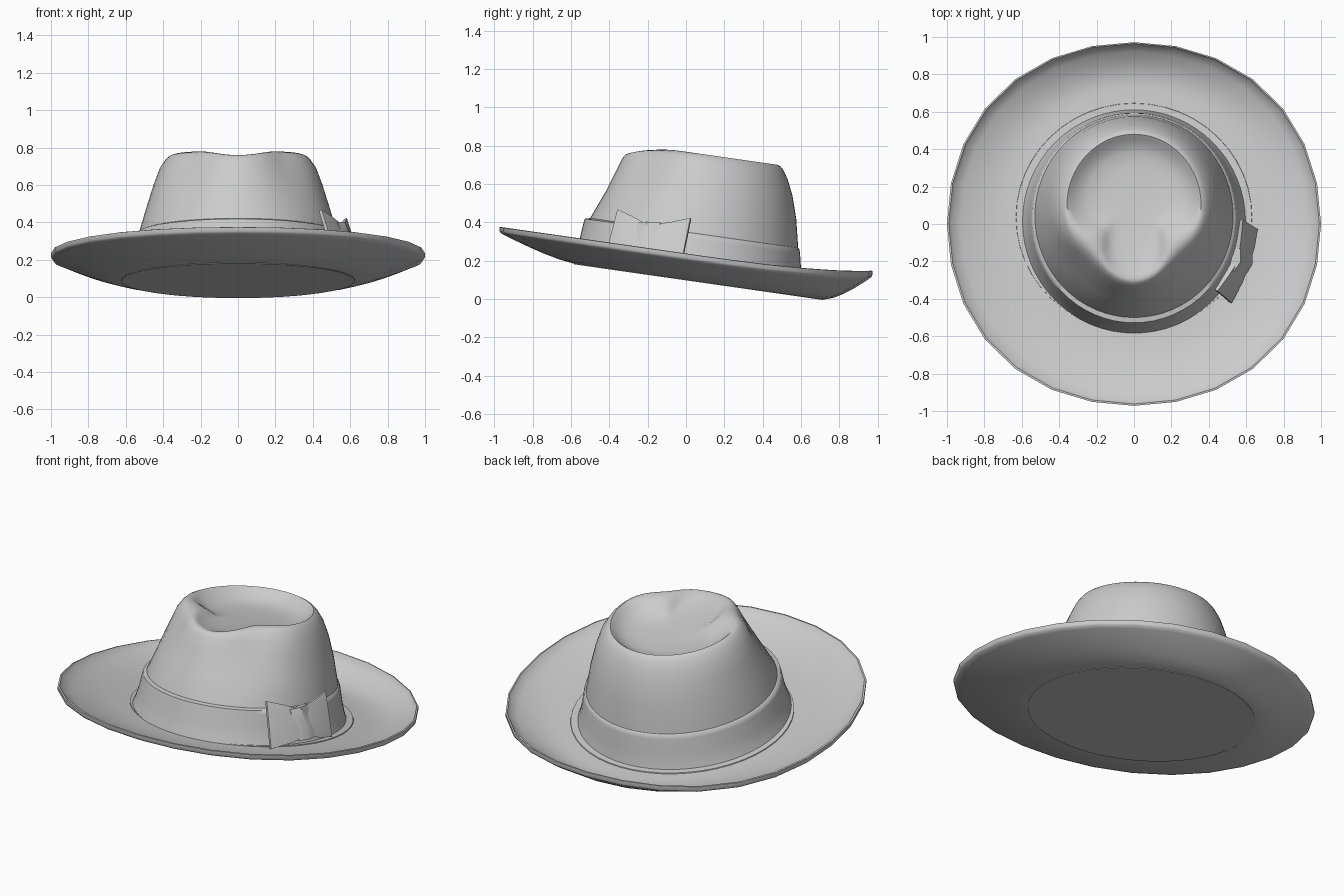
import bpy, bmesh, math
from math import sin, cos, pi, exp
from mathutils import Vector

if "Cube" in bpy.data.objects:
    bpy.data.objects.remove(bpy.data.objects["Cube"])


def base_z(y):
    # tilted plane the whole hat sits on
    return 0.1 - 0.143 * y


def ring(front, back, rx, height, n, pinch=0.0, centre=0.85, dip=0.0):
    """Oval ring, angle 0 at the front; pinch narrows both front flanks."""
    yc, ry = (front + back) / 2, (back - front) / 2
    pts = []
    for i in range(n):
        a = 2 * pi * i / n
        s = min(a, 2 * pi - a)
        k = 1 - pinch * exp(-((s - centre) / 0.4) ** 2)
        y = yc - ry * cos(a) * k
        h = height - dip * exp(-(s / 0.55) ** 2)
        pts.append((rx * sin(a) * k, y, base_z(y) + h))
    return pts


def loft(name, rings, cap_start=False, cap_end=False, angle=40):
    bm = bmesh.new()
    loops = [[bm.verts.new(p) for p in r] for r in rings]
    n = len(loops[0])
    for lo, hi in zip(loops, loops[1:]):
        for i in range(n):
            j = (i + 1) % n
            bm.faces.new((lo[i], lo[j], hi[j], hi[i]))
    if cap_start:
        bm.faces.new(loops[0][::-1])
    if cap_end:
        c = sum((v.co for v in loops[-1]), Vector()) / n
        mid = bm.verts.new(c)
        for i in range(n):
            bm.faces.new((loops[-1][i], loops[-1][(i + 1) % n], mid))
    bmesh.ops.recalc_face_normals(bm, faces=bm.faces)
    mesh = bpy.data.meshes.new(name)
    bm.to_mesh(mesh)
    bm.free()
    ob = bpy.data.objects.new(name, mesh)
    bpy.context.collection.objects.link(ob)
    bpy.ops.object.select_all(action='DESELECT')
    ob.select_set(True)
    bpy.context.view_layer.objects.active = ob
    bpy.ops.object.shade_smooth_by_angle(angle=math.radians(angle))
    return ob


# Brim: flat underside, flared and upturned at the edge with a small lip
def brim_ring(t, thick, power, n=28):
    rx, ry = 0.63 + 0.37 * t, 0.65 + 0.322 * t
    pts = []
    for i in range(n):
        a = 2 * pi * i / n
        w = max(0, -cos(a)) ** 3
        k = 1 + 0.02 * t * sin(2 * a) ** 2
        y = 0.07 * (1 - t) - ry * cos(a) * k
        edge = 0.107 + 0.05 * w
        x = max(-1, min(1, rx * sin(a) * k))
        pts.append((x, y, base_z(y) + edge * t ** power + thick))
    return pts


steps = [0, 0.2, 0.4, 0.6, 0.8, 0.92]
under = [brim_ring(t, 0, 1.4) for t in steps]
rim = [brim_ring(0.985, 0, 1.4), brim_ring(1, 0.008, 1.4),
       brim_ring(1, 0.028, 1.4), brim_ring(0.975, 0.034, 1.4)]
top = [brim_ring(t, 0.044 - 0.024 * t, 1.9) for t in (0.93, 0.8, 0.6, 0.4, 0.2, 0)]
top.append(ring(-0.52, 0.57, 0.54, 0.044, 28))
loft("brim", under + rim + top, cap_start=True, cap_end=True, angle=55)

# Low step around the foot of the band
loft("crown_foot", [ring(-0.575, 0.65, 0.635, 0.03, 48),
                    ring(-0.575, 0.645, 0.63, 0.049, 48)], cap_end=True)

# Flat lining closing the hat from below
loft("lining", [ring(-0.585, 0.715, 0.625, -0.003, 48),
                ring(-0.585, 0.715, 0.625, 0.005, 48)], cap_start=True)

# Crown: wall, pinched shoulders, teardrop crease on top
N = 64
crown = [  # front, back, half width, height, pinch, pinch angle, front dip
    (-0.57, 0.60, 0.57, 0.03, 0, 0.7, 0),
    (-0.50, 0.585, 0.53, 0.25, 0, 0.7, 0),
    (-0.42, 0.575, 0.487, 0.40, 0.03, 0.68, 0),
    (-0.365, 0.555, 0.45, 0.52, 0.075, 0.7, 0),
    (-0.335, 0.53, 0.42, 0.60, 0.11, 0.72, 0.015),
    (-0.315, 0.508, 0.39, 0.645, 0.13, 0.75, 0.035),
    (-0.305, 0.495, 0.375, 0.66, 0.16, 0.78, 0.045),
    (-0.29, 0.48, 0.36, 0.668, 0.21, 0.82, 0.05),
    (-0.265, 0.46, 0.342, 0.652, 0.28, 0.87, 0.04),
    (-0.225, 0.43, 0.31, 0.625, 0.34, 0.9, 0.02),
    (-0.17, 0.38, 0.26, 0.602, 0.32, 0.92, 0.005),
    (-0.06, 0.31, 0.18, 0.592, 0.22, 0.92, 0),
    (0.04, 0.22, 0.09, 0.588, 0.1, 0.92, 0),
]
loft("crown", [ring(f, b, w, h, N, p, c, d) for f, b, w, h, p, c, d in crown],
     cap_end=True, angle=60)

# Ribbon band around the crown, flaring at its foot
loft("hat_band", [ring(-0.585, 0.612, 0.60, 0.04, N),
                  ring(-0.572, 0.606, 0.583, 0.08, N),
                  ring(-0.553, 0.60, 0.566, 0.14, N),
                  ring(-0.535, 0.595, 0.55, 0.22, N),
                  ring(-0.528, 0.592, 0.544, 0.243, N),
                  ring(-0.50, 0.584, 0.529, 0.25, N)], angle=60)

# Bow on the right side: leaning folded plates and a knot
OUT = Vector((0.9, -0.34, 0.3))


def slice_of(top, bottom, thick, fold=0.0):
    """Slice from top to bottom, its outer middle pushed out by fold."""
    a, b = Vector(top), Vector(bottom)
    m = (a + b) / 2
    return [b - OUT * thick, m + OUT * (fold - thick), a - OUT * thick,
            a + OUT * thick, m + OUT * (fold + thick), b + OUT * thick]


front_wing = [((0.44, -0.355, 0.465), (0.515, -0.42, 0.215), 0.008, 0.0),
              ((0.49, -0.28, 0.43), (0.57, -0.31, 0.225), 0.012, 0.015),
              ((0.54, -0.20, 0.385), (0.605, -0.21, 0.235), 0.015, 0.0)]
back_wing = [front_wing[-1],
             ((0.56, -0.09, 0.395), (0.635, -0.12, 0.205), 0.012, 0.015),
             ((0.575, 0.025, 0.42), (0.655, -0.025, 0.175), 0.008, 0.0)]
knot = [((0.52, -0.25, 0.395), (0.59, -0.26, 0.225), 0.015, 0.0),
        ((0.545, -0.195, 0.395), (0.61, -0.205, 0.22), 0.027, 0.008),
        ((0.555, -0.13, 0.395), (0.62, -0.14, 0.215), 0.015, 0.0)]
for name, part in (("bow_front_wing", front_wing), ("bow_back_wing", back_wing),
                   ("bow_knot", knot)):
    loft(name, [slice_of(*s) for s in part], cap_start=True, cap_end=True)
